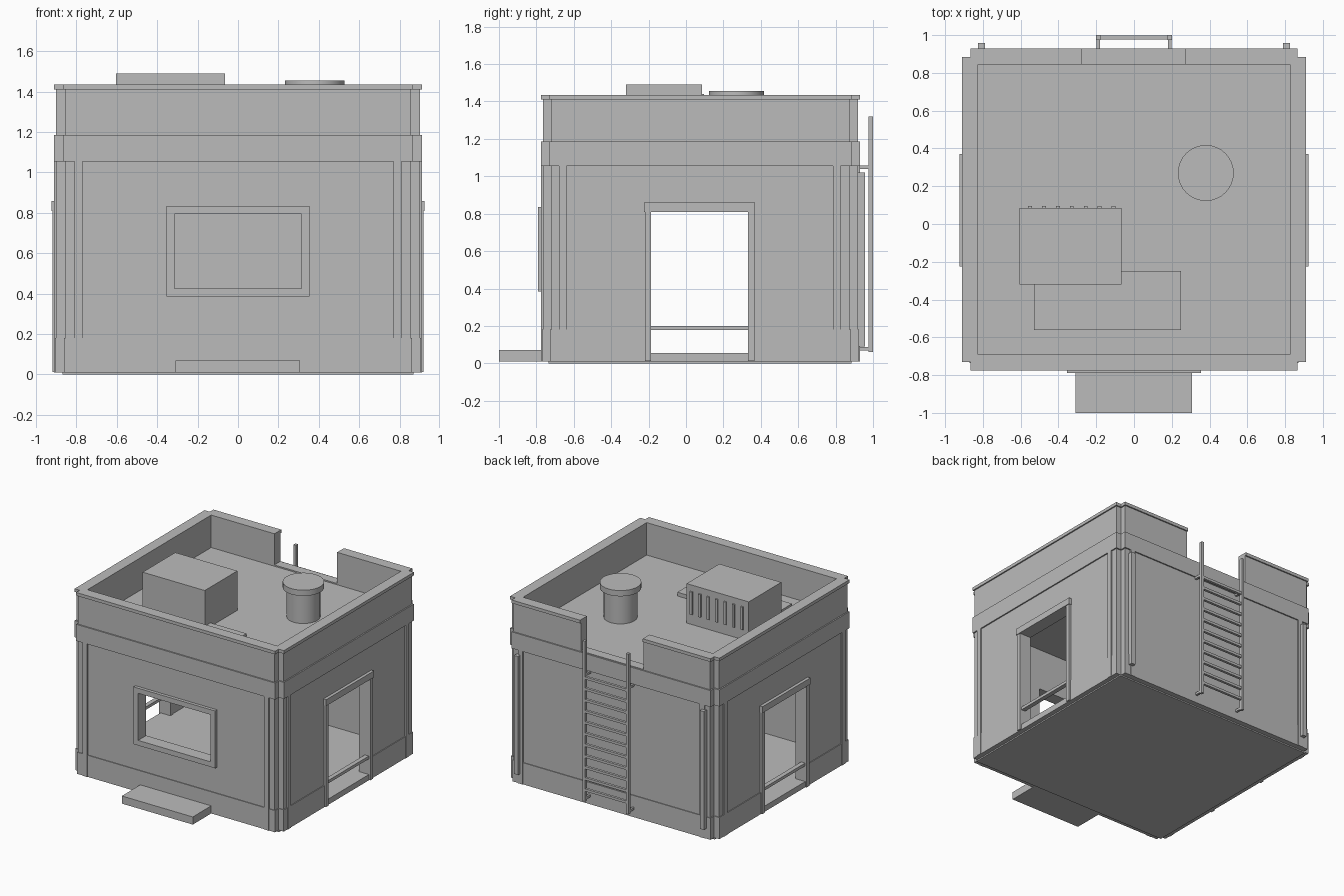
import bpy, bmesh, math

old = bpy.data.objects.get("Cube")
if old:
    bpy.data.objects.remove(old, do_unlink=True)

grey = bpy.data.materials.new("plain_grey")
grey.use_nodes = True
grey.diffuse_color = (0.5, 0.5, 0.5, 1)
grey.node_tree.nodes["Principled BSDF"].inputs["Base Color"].default_value = (0.5, 0.5, 0.5, 1)


def finish(name, bm):
    bmesh.ops.recalc_face_normals(bm, faces=bm.faces)
    mesh = bpy.data.meshes.new(name)
    bm.to_mesh(mesh)
    bm.free()
    mesh.materials.append(grey)
    obj = bpy.data.objects.new(name, mesh)
    bpy.context.collection.objects.link(obj)
    return obj


def box(name, x, y, z):
    """Box from (low, high) ranges on each axis."""
    bm = bmesh.new()
    bmesh.ops.create_cube(bm, size=1)
    for v in bm.verts:
        v.co = [r[0] if c < 0 else r[1] for c, r in zip(v.co, (x, y, z))]
    return finish(name, bm)


def mirrored(name, x, y, z):
    """The same box on the left and the right."""
    box("left_" + name, x, y, z)
    box("right_" + name, (-x[1], -x[0]), y, z)


def cylinder(name, x, y, z, radius, sides=32):
    bm = bmesh.new()
    bmesh.ops.create_cone(bm, cap_ends=True, segments=sides, radius1=radius,
                          radius2=radius, depth=z[1] - z[0])
    bmesh.ops.translate(bm, verts=bm.verts, vec=(x, y, sum(z) / 2))
    obj = finish(name, bm)
    bpy.ops.object.select_all(action='DESELECT')
    obj.select_set(True)
    bpy.context.view_layer.objects.active = obj
    bpy.ops.object.shade_smooth_by_angle(angle=math.radians(30))


W, FRONT, BACK, NOTCH = 0.90, -0.765, 0.92, 0.045


def notched_outline(grow):
    """Rectangle with square notches cut from its corners."""
    cy, hy, hx = (FRONT + BACK) / 2, (BACK - FRONT) / 2 + grow, W + grow
    points = []
    for sx, sy in ((1, 1), (-1, 1), (-1, -1), (1, -1)):
        corner = [(hx, hy - NOTCH), (hx - NOTCH, hy - NOTCH), (hx - NOTCH, hy)]
        if sx * sy < 0:
            corner.reverse()
        points += [(sx * px, cy + sy * py) for px, py in corner]
    return points


# Outer shell: plinth, wall, band, parapet and coping as stacked outlines
levels = [(0.01, 0.006), (0.18, 0.006), (0.18, 0), (1.055, 0), (1.055, 0.01),
          (1.185, 0.01), (1.185, 0), (1.41, 0), (1.41, 0.01), (1.435, 0.01)]
bm = bmesh.new()
rings = [[bm.verts.new((px, py, z)) for px, py in notched_outline(g)] for z, g in levels]
for low, high in zip(rings, rings[1:]):
    for i in range(len(low)):
        j = (i + 1) % len(low)
        bm.faces.new((low[i], low[j], high[j], high[i]))
bm.faces.new(rings[0])
bm.faces.new(rings[-1])
shell = finish("building_shell", bm)

# Hollow out the room, roof well, doorways, window and ladder gap
room_x, room_y = (-0.825, 0.825), (-0.69, 0.845)
door_y, door_z = (-0.19, 0.335), (0.055, 0.81)
cutters = [
    box("room_cutter", room_x, room_y, (0.055, 1.12)),
    box("roof_cutter", room_x, room_y, (1.18, 1.7)),
    box("door_cutter", (-1.2, 1.2), door_y, door_z),
    box("window_cutter", (-0.315, 0.315), (-1.2, 0), (0.425, 0.795)),
    box("gap_cutter", (-0.275, 0.27), (0.8, 1.2), (1.19, 1.7)),
]
for c in cutters:
    c.hide_render = True
    mod = shell.modifiers.new(c.name, 'BOOLEAN')
    mod.operation, mod.solver, mod.object = 'DIFFERENCE', 'EXACT', c
bpy.context.view_layer.update()
cut = bpy.data.meshes.new_from_object(shell.evaluated_get(bpy.context.evaluated_depsgraph_get()))
shell.modifiers.clear()
shell.data = cut
for c in cutters:
    bpy.data.objects.remove(c, do_unlink=True)

# Ground slab and front step
box("ground_slab", (-0.87, 0.87), (-0.735, 0.885), (0, 0.012))
box("front_step", (-0.31, 0.307), (-1, -0.76), (0.01, 0.07))

# Raised wall strips near every corner
wall_z = (0.01, 1.056)
mirrored("front_strip", (0.77, 0.81), (FRONT - 0.01, FRONT + 0.01), wall_z)
mirrored("back_strip", (0.77, 0.81), (BACK - 0.01, BACK + 0.01), wall_z)
mirrored("side_front_strip", (W - 0.01, W + 0.01), (-0.68, -0.64), wall_z)
mirrored("side_back_strip", (W - 0.01, W + 0.01), (0.785, 0.825), wall_z)

# Door frames with a low rail across each doorway
mirrored("door_front_jamb", (0.82, 0.918), (-0.22, -0.187), (0.012, 0.812))
mirrored("door_back_jamb", (0.82, 0.918), (0.332, 0.365), (0.012, 0.812))
mirrored("door_lintel", (0.82, 0.924), (-0.225, 0.37), (0.81, 0.86))
mirrored("door_rail", (0.87, 0.905), (-0.19, 0.335), (0.177, 0.2))

# Window frame
frame_y = (-0.79, -0.75)
mirrored("window_jamb", (0.315, 0.355), frame_y, (0.425, 0.795))
box("window_sill", (-0.355, 0.355), frame_y, (0.385, 0.425))
box("window_head", (-0.355, 0.355), frame_y, (0.795, 0.835))

# Back downpipes
mirrored("downpipe", (0.79, 0.825), (0.91, 0.957), (0.09, 1.02))

# Ladder
mirrored("ladder_rail", (0.178, 0.2), (0.975, 1), (0.06, 1.32))
for z in (0.07, 1.04):
    mirrored("ladder_bracket", (0.18, 0.198), (0.91, 0.985), (z, z + 0.018))
for i in range(11):
    z = 0.14 + i * 0.088
    box("ladder_rung", (-0.18, 0.18), (0.977, 0.997), (z, z + 0.02))

# Roof equipment
box("roof_duct", (-0.53, 0.25), (-0.56, -0.25), (1.175, 1.21))
box("roof_unit", (-0.605, -0.065), (-0.32, 0.085), (1.175, 1.49))
for i in range(7):
    x = -0.55 + i * 0.0735
    box("vent_slat", (x - 0.01, x + 0.01), (0.08, 0.096), (1.26, 1.44))
cylinder("roof_vent_pipe", 0.38, 0.27, (1.175, 1.42), 0.12)
cylinder("roof_vent_cap", 0.38, 0.27, (1.41, 1.455), 0.148)
